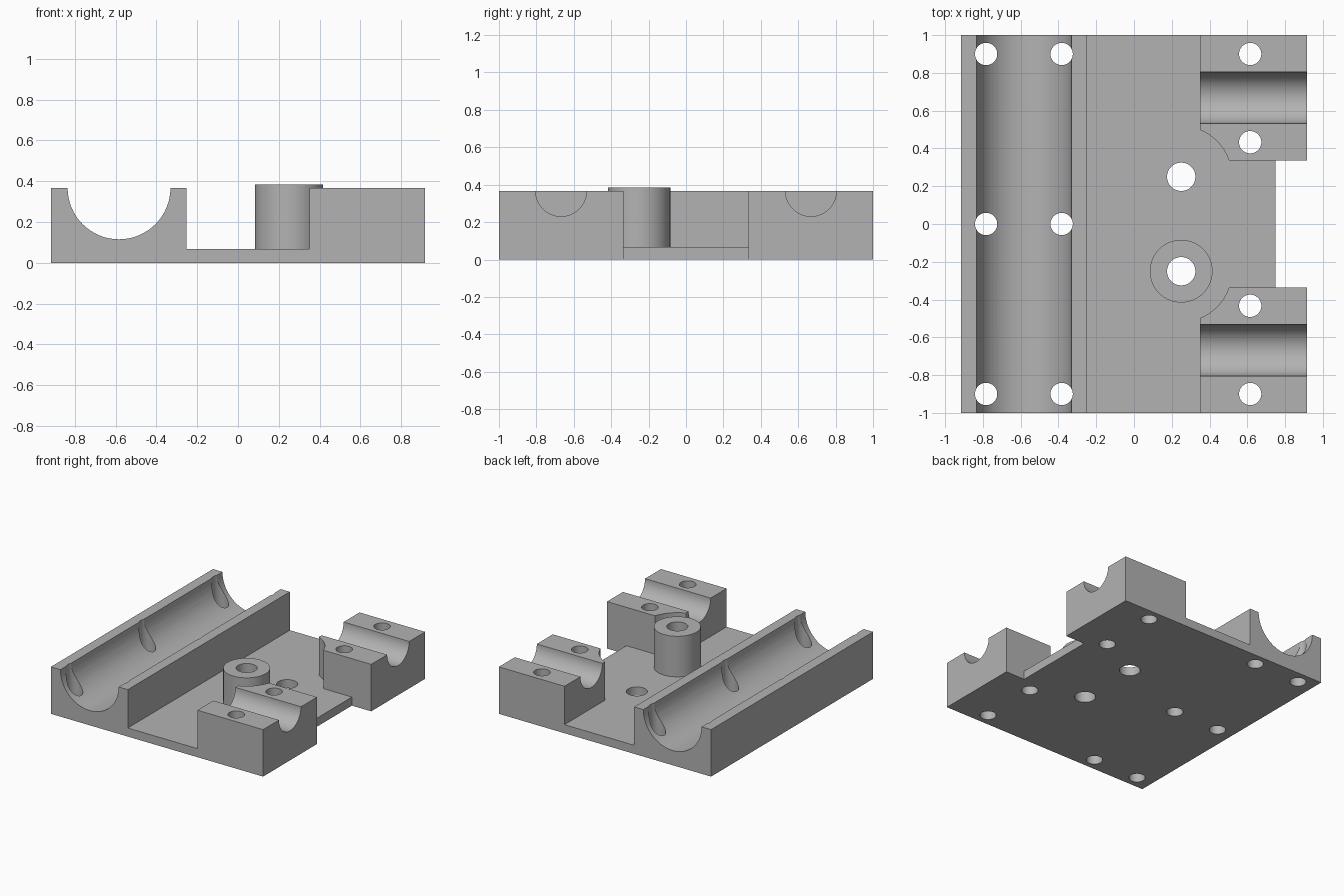
import bpy
import bmesh
from math import cos, sin, pi
from mathutils import Vector

cube = bpy.data.objects.get("Cube")
if cube:
    bpy.data.objects.remove(cube, do_unlink=True)

W, L, H, BASE = 0.917, 1.0, 0.367, 0.067   # half width, half length, height, plate thickness
SEGMENTS = 64

grey = bpy.data.materials.new("grey plastic")
grey.use_nodes = True
grey.diffuse_color = (0.45, 0.45, 0.45, 1)
grey.node_tree.nodes["Principled BSDF"].inputs["Base Color"].default_value = grey.diffuse_color


def prism(name, points, direction):
    """Extrude a closed outline of 3D points along a direction."""
    bm = bmesh.new()
    face = bm.faces.new([bm.verts.new(p) for p in points])
    result = bmesh.ops.extrude_face_region(bm, geom=[face])
    top = [v for v in result["geom"] if isinstance(v, bmesh.types.BMVert)]
    bmesh.ops.translate(bm, verts=top, vec=Vector(direction))
    bmesh.ops.recalc_face_normals(bm, faces=bm.faces)
    mesh = bpy.data.meshes.new(name)
    bm.to_mesh(mesh)
    bm.free()
    mesh.materials.append(grey)
    obj = bpy.data.objects.new(name, mesh)
    bpy.context.collection.objects.link(obj)
    return obj


def cylinder(name, x, y, radius, z0, z1):
    ring = [2 * pi * i / SEGMENTS for i in range(SEGMENTS)]
    outline = [(x + radius * cos(a), y + radius * sin(a), z0) for a in ring]
    return prism(name, outline, (0, 0, z1 - z0))


def combine(target, tool, operation):
    """Apply a boolean and discard the tool object."""
    mod = target.modifiers.new("combine", "BOOLEAN")
    mod.operation, mod.solver, mod.object = operation, "EXACT", tool
    bpy.context.view_layer.objects.active = target
    bpy.ops.object.modifier_apply(modifier=mod.name)
    bpy.data.objects.remove(tool, do_unlink=True)


def trough(centre, radius):
    """Half circle dipping below the top face, from the high side to the low side."""
    n = SEGMENTS // 2
    return [(centre + radius * cos(pi * i / n), H - radius * sin(pi * i / n)) for i in range(n + 1)]


# Base plate with the long cradle rail along the left side
section = [(-W, 0), (0.75, 0), (0.75, BASE), (-0.252, BASE), (-0.252, H)]
section += trough(-0.583, 0.252) + [(-W, H)]
body = prism("mount_body", [(x, -L, z) for x, z in section], (0, 2 * L, 0))

# Pair of cross cradle blocks, relieved around the pulley bores
for side in (-1, 1):
    outline = [(0.335, 0), (L, 0), (L, H)] + trough(0.668, 0.136) + [(0.335, H)]
    block = prism("cradle_block", [(0.35, side * y, z) for y, z in outline], (W - 0.35, 0, 0))
    combine(block, cylinder("relief", 0.25, side * 0.25, 0.267, BASE, 0.5), "DIFFERENCE")
    combine(body, block, "UNION")

# Vertical bolt holes
holes = [(x, y, 0.059) for x in (-0.783, -0.383) for y in (-0.9, 0, 0.9)]
holes += [(0.615, y, 0.059) for y in (-0.9, -0.433, 0.433, 0.9)]
holes += [(0.25, y, 0.075) for y in (-0.25, 0.25)]
for x, y, radius in holes:
    combine(body, cylinder("drill", x, y, radius, -0.1, 0.6), "DIFFERENCE")

# Raised boss around the front bore
boss = cylinder("boss", 0.25, -0.25, 0.166, BASE, 0.384)
combine(boss, cylinder("drill", 0.25, -0.25, 0.075, -0.1, 0.6), "DIFFERENCE")

# Smooth curved walls, keep hard edges
for obj in bpy.context.view_layer.objects:
    obj.select_set(obj in (body, boss))
bpy.context.view_layer.objects.active = body
bpy.ops.object.shade_smooth_by_angle(angle=pi / 6)
